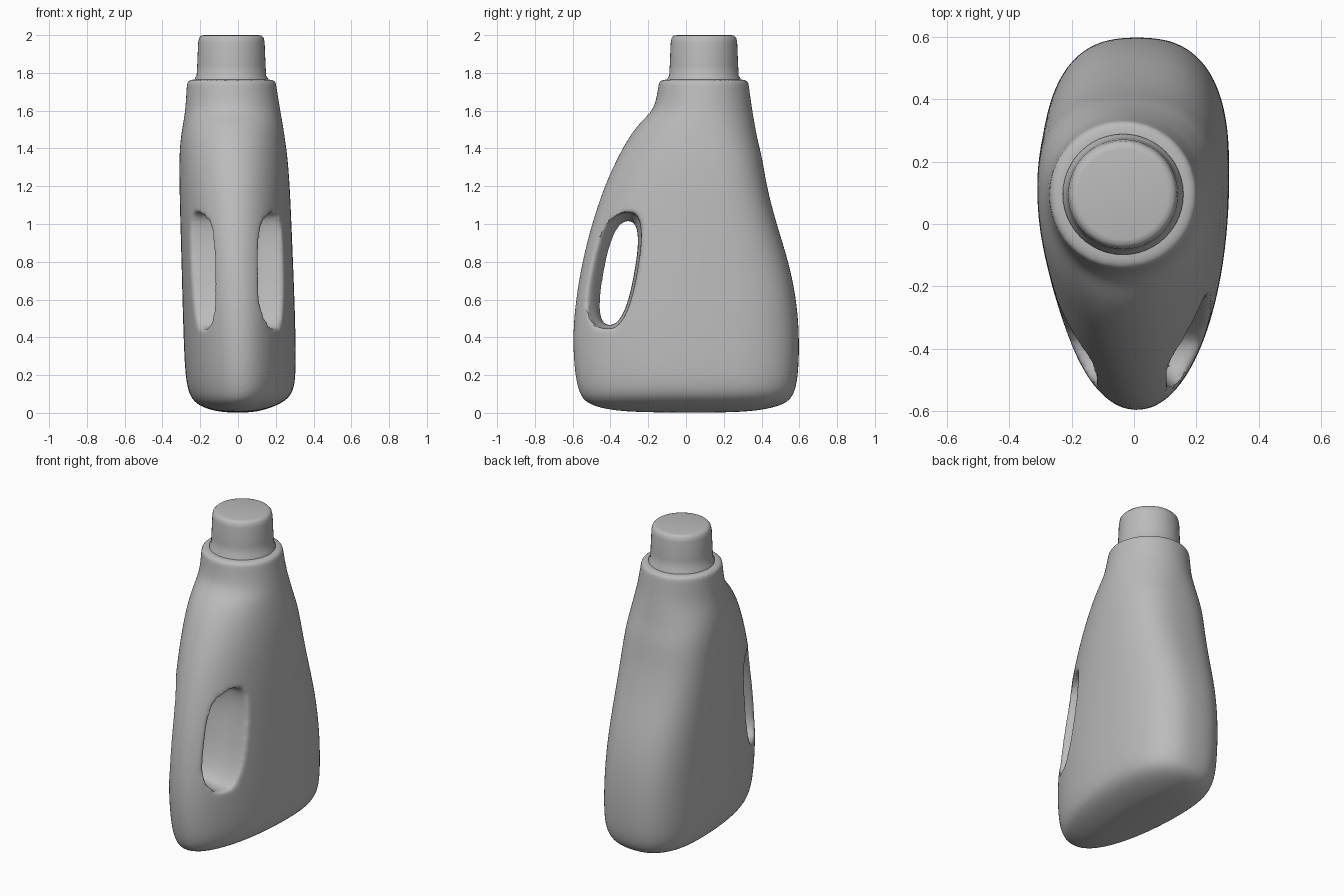
import bpy, bmesh, math

if "Cube" in bpy.data.objects:
    bpy.data.objects.remove(bpy.data.objects["Cube"])

plastic = bpy.data.materials.new("grey_plastic")
plastic.use_nodes = True
GREY = (0.5, 0.5, 0.5, 1)
plastic.diffuse_color = GREY
plastic.node_tree.nodes["Principled BSDF"].inputs["Base Color"].default_value = GREY


def power(v, n):
    return math.copysign(abs(v) ** (2 / n), v)


def loft(name, rings):
    """Skin a stack of equal rings and close both ends."""
    bm = bmesh.new()
    loops = [[bm.verts.new(p) for p in ring] for ring in rings]
    count = len(loops[0])
    for low, high in zip(loops, loops[1:]):
        for i in range(count):
            j = (i + 1) % count
            bm.faces.new((low[i], low[j], high[j], high[i]))
    bm.faces.new(loops[0][::-1])
    bm.faces.new(loops[-1])
    bmesh.ops.recalc_face_normals(bm, faces=bm.faces)
    mesh = bpy.data.meshes.new(name)
    bm.to_mesh(mesh)
    bm.free()
    obj = bpy.data.objects.new(name, mesh)
    bpy.context.collection.objects.link(obj)
    mesh.materials.append(plastic)
    return obj


def egg(z, left, right, front, back, widest, n, sides=40):
    """Egg section: long rounded front, blunter back."""
    ring = []
    for i in range(sides):
        a = math.tau * i / sides
        c, s = math.cos(a), math.sin(a)
        m = n if s > 0 else 2.05
        reach = back - widest if s > 0 else widest - front
        ring.append(((left + right) / 2 + (right - left) / 2 * power(c, m),
                     widest + reach * power(s, m), z))
    return ring


# Body: z, min x, max x, front y, back y, widest y, back squareness
sections = [
    (0.00, -0.08, 0.08, -0.30, 0.30, 0.10, 2.3),
    (0.025, -0.18, 0.17, -0.46, 0.46, 0.14, 2.4),
    (0.055, -0.23, 0.24, -0.535, 0.54, 0.15, 2.5),
    (0.10, -0.262, 0.292, -0.568, 0.575, 0.16, 2.6),
    (0.20, -0.281, 0.308, -0.592, 0.597, 0.16, 2.6),
    (0.40, -0.289, 0.306, -0.605, 0.602, 0.16, 2.6),
    (0.60, -0.295, 0.300, -0.587, 0.587, 0.16, 2.6),
    (0.80, -0.300, 0.292, -0.553, 0.545, 0.15, 2.6),
    (1.00, -0.306, 0.284, -0.502, 0.480, 0.14, 2.6),
    (1.20, -0.311, 0.275, -0.435, 0.427, 0.12, 2.6),
    (1.35, -0.312, 0.264, -0.365, 0.405, 0.11, 2.5),
    (1.45, -0.306, 0.250, -0.310, 0.378, 0.10, 2.3),
    (1.54, -0.290, 0.236, -0.245, 0.363, 0.10, 2.1),
    (1.60, -0.281, 0.225, -0.173, 0.352, 0.095, 2),
    (1.68, -0.275, 0.212, -0.155, 0.341, 0.095, 2),
    (1.745, -0.272, 0.202, -0.145, 0.332, 0.095, 2),
    (1.762, -0.271, 0.200, -0.143, 0.330, 0.095, 2),
    (1.766, -0.255, 0.185, -0.125, 0.315, 0.095, 2),
]
body = loft("bottle_body", [egg(*s) for s in sections])


# Handle opening: slanted oval that flares towards both sides
def opening(x, sides=40):
    k = min(1, (x / 0.13) ** 2)
    ring = []
    for i in range(sides):
        a = math.tau * i / sides
        c, s = power(math.cos(a), 2.5), power(math.sin(a), 2.5)
        wide = 0.08 + (0.015 if c > 0 else 0.075) * k
        tall = 0.275 + (0.045 if s > 0 else 0.02) * k
        z = 0.74 + tall * s
        ring.append((x - 0.012, -0.355 + 0.18 * (z - 0.74) + wide * c, z))
    return ring


cutter = loft("handle_cutter", [opening(x) for x in
              (-0.4, -0.13, -0.1, -0.06, 0, 0.06, 0.1, 0.13, 0.4)])
cutter.hide_render = True

# Round the body, cut the handle and soften the rim
mod = body.modifiers.new("round", "SUBSURF")
mod.levels = mod.render_levels = 2
mod = body.modifiers.new("handle", "BOOLEAN")
mod.object, mod.operation, mod.solver = cutter, "DIFFERENCE", "EXACT"
mod = body.modifiers.new("skin", "REMESH")
mod.mode, mod.voxel_size = "VOXEL", 0.013
mod = body.modifiers.new("soften", "SMOOTH")
mod.factor, mod.iterations = 0.5, 10

bpy.context.view_layer.update()
baked = bpy.data.meshes.new_from_object(
    body.evaluated_get(bpy.context.evaluated_depsgraph_get()))
body.modifiers.clear()
body.data = baked
baked.name = "bottle_body"
baked.materials.clear()
baked.materials.append(plastic)
bpy.data.objects.remove(cutter)

# Cap: radius, height
cap_profile = [(0.195, 1.745), (0.193, 1.772), (0.184, 1.785), (0.181, 1.84),
               (0.176, 1.96), (0.171, 1.985), (0.16, 1.997), (0.145, 2.0)]
cap = loft("cap", [[(-0.035 + r * math.cos(math.tau * i / 48),
                     0.095 + r * math.sin(math.tau * i / 48), z)
                    for i in range(48)] for r, z in cap_profile])

for obj in (body, cap):
    bpy.ops.object.select_all(action="DESELECT")
    obj.select_set(True)
    bpy.context.view_layer.objects.active = obj
    bpy.ops.object.shade_smooth_by_angle(angle=math.radians(40))
